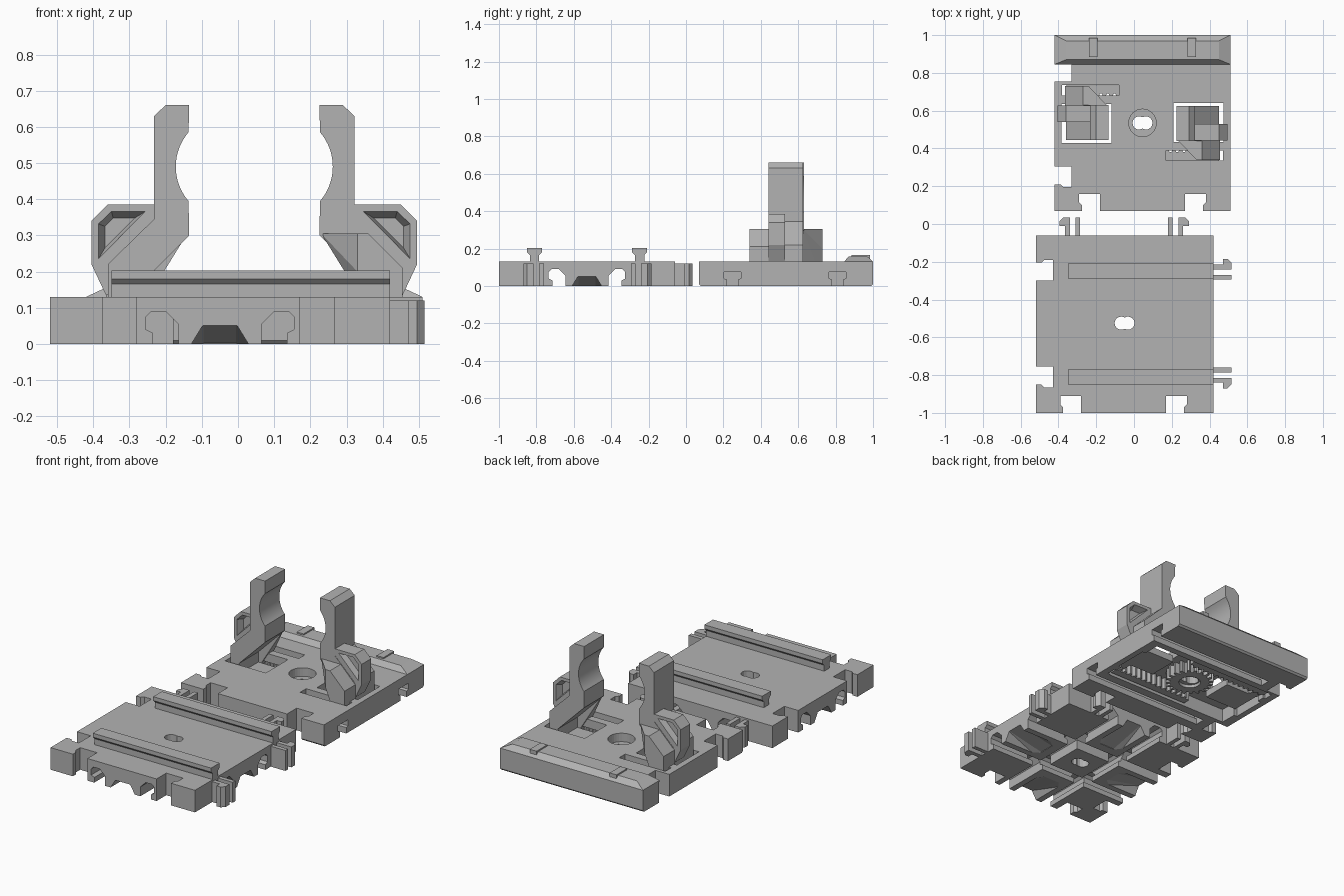
import bpy, bmesh, math
from mathutils import Vector, Matrix

if "Cube" in bpy.data.objects:
    bpy.data.objects.remove(bpy.data.objects["Cube"])

grey = bpy.data.materials.new("plain_grey")
grey.diffuse_color = (0.45, 0.45, 0.45, 1)
grey.use_nodes = True
grey.node_tree.nodes["Principled BSDF"].inputs["Base Color"].default_value = grey.diffuse_color


def finish(name, bm):
    bmesh.ops.recalc_face_normals(bm, faces=bm.faces)
    me = bpy.data.meshes.new(name)
    bm.to_mesh(me)
    bm.free()
    me.materials.append(grey)
    ob = bpy.data.objects.new(name, me)
    bpy.context.collection.objects.link(ob)
    return ob


def prism(name, pts, a, b, axis='z'):
    """Extrude a 2D outline from a to b along one axis."""
    place = {'z': lambda p, q, t: (p, q, t),
             'y': lambda p, q, t: (p, t, q),
             'x': lambda p, q, t: (t, p, q)}[axis]
    bm = bmesh.new()
    lo = [bm.verts.new(place(p, q, a)) for p, q in pts]
    hi = [bm.verts.new(place(p, q, b)) for p, q in pts]
    bm.faces.new(lo)
    bm.faces.new(hi)
    for i in range(len(pts)):
        j = (i + 1) % len(pts)
        bm.faces.new((lo[i], lo[j], hi[j], hi[i]))
    return finish(name, bm)


def box(name, x0, x1, y0, y1, z0, z1):
    return prism(name, [(x0, y0), (x1, y0), (x1, y1), (x0, y1)], z0, z1)


def hull(name, pts):
    bm = bmesh.new()
    for p in pts:
        bm.verts.new(p)
    bmesh.ops.convex_hull(bm, input=bm.verts)
    return finish(name, bm)


def circle(x, y, r, n=32):
    return [(x + r * math.cos(2 * math.pi * i / n), y + r * math.sin(2 * math.pi * i / n)) for i in range(n)]


def peanut(x, y, n=10):
    """Outline of two overlapping round holes."""
    r, d = 0.035, 0.018
    t = math.acos(-d / r)
    ang = [-t + 2 * t * i / n for i in range(n + 1)]
    right = [(x + d + r * math.cos(a), y + r * math.sin(a)) for a in ang]
    return right + [(2 * x - px, 2 * y - py) for px, py in right[1:-1]]


def cut(ob, cutters):
    for c in cutters:
        c.hide_render = True
        m = ob.modifiers.new("cut", 'BOOLEAN')
        m.operation, m.solver, m.object = 'DIFFERENCE', 'EXACT', c
    bpy.context.view_layer.update()
    dg = bpy.context.evaluated_depsgraph_get()
    me = bpy.data.meshes.new_from_object(ob.evaluated_get(dg))
    ob.modifiers.clear()
    ob.data = me
    for c in cutters:
        bpy.data.objects.remove(c)


def edge(pts, side, at, centre, sign):
    """Map (outward or inward u, sideways v) points onto an x or y edge."""
    if side == 'x':
        return [(at + u, centre + sign * v) for u, v in pts]
    return [(centre + sign * v, at + u) for u, v in pts]


NOTCH = [(-.02, -.045), (.09, -.045), (.09, .065), (.045, .065), (.03, .05), (-.02, .05)]
HOOK = [(-.01, .015), (.095, .015), (.095, .05), (.075, .07), (.05, .07), (.05, .04), (-.01, .04)]
PRONG = [(-.01, -.04), (.095, -.04), (.095, -.015), (-.01, -.015)]


def notches(spec):
    return [prism("notch", edge(NOTCH, *s), -.05, .3) for s in spec]


# ---- front base plate, with edge notches and crossing underside channels
CX, CY, H = -.05, -.53, .47
base = box("base_plate", -.52, .42, -1, -.06, 0, .13)
cuts = notches([('x', -.52, -.255, 1), ('x', -.52, -.80, -1),
                ('y', -1, -.325, -1), ('y', -1, .215, 1)])
arch = [(-.185, -.02), (-.185, .03), (-.205, .04), (-.205, .075), (-.19, .09),
        (-.15, .09), (-.115, .055), (-.115, -.02)]
for s in (1, -1):
    cuts.append(prism("channel_y", [(CX + s * p, q) for p, q in arch], -1.1, .1, 'y'))
    cuts.append(prism("channel_x", [(CY + s * p, q) for p, q in arch], -.7, .6, 'x'))
for k in range(4):
    # sloping relief in the middle of each edge
    w = hull("relief", [(x, y, z) for s in (-1, 1) for x, y, z in (
        (s * .085, -H - .02, -.01), (s * .045, -H - .02, .055), (s * .045, -H, .05),
        (s * .085, -.24, -.01), (s * .045, -.24, .002))])
    w.data.transform(Matrix.Translation((CX, CY, 0)) @ Matrix.Rotation(k * math.pi / 2, 4, 'Z'))
    cuts.append(w)
cuts.append(prism("centre_hole", peanut(-.05, -.525), -.1, .3))
cut(base, cuts)

# T-shaped rails
for i, y in enumerate((-.248, -.81)):
    half = [(.025, .12), (.025, .165), (.04, .18), (.04, .203)]
    prof = [(y + p, q) for p, q in half] + [(y - p, q) for p, q in reversed(half)]
    prism(f"rail_{i}", prof, -.35, .42, 'x')

# snap clips on the right and back edges
for i, s in enumerate([('x', .42, -.255, 1), ('x', .42, -.80, -1),
                       ('y', -.06, -.325, -1), ('y', -.06, .22, 1)]):
    prism(f"clip_hook_{i}", edge(HOOK, *s), 0, .12)
    prism(f"clip_prong_{i}", edge(PRONG, *s), 0, .12)

# ---- rear carrier plate
GX, GY = .045, .535
TURN = Matrix.Translation((2 * GX, 2 * GY, 0)) @ Matrix.Rotation(math.pi, 4, 'Z')
carrier = prism("carrier_plate", [(.07, .01), (.08, 0), (.99, 0), (1, .01), (1, .13), (.07, .13)],
                -.42, .51, 'x')
cuts = notches([('x', -.42, .26, -1), ('x', -.42, .80, 1),
                ('y', .07, -.225, -1), ('y', .07, .315, 1)])
for y in (.248, .81):
    half = [(.03, -.02), (.03, .035), (.045, .04), (.045, .075)]
    prof = [(y + p, q) for p, q in half] + [(y - p, q) for p, q in reversed(half)]
    cuts.append(prism("rail_slot", prof, -.27, .6, 'x'))
cuts.append(box("gear_pocket", -.365, .455, .33, .74, -.02, .08))
cuts.append(prism("round_hole", circle(GX, GY, .073), -.1, .3))
for turned in (False, True):
    for c in (box("arm_opening", -.385, -.12, .43, .635, -.1, .3),
              box("rack_slot", -.38, -.08, .68, .735, -.1, .3)):
        if turned:
            c.data.transform(TURN)
        cuts.append(c)
cut(carrier, cuts)

# raised back stop with two small lugs
hull("back_stop", [(x, y, .12) for x in (-.42, .51) for y in (.845, 1)] +
     [(x, y, .13) for x in (-.42, .51) for y in (.845, 1)] +
     [(x, y, .158) for x in (-.36, .45) for y in (.87, .97)])
for i, x in enumerate((-.215, .305)):
    box(f"stop_lug_{i}", x - .022, x + .022, .885, .985, .13, .166)

# pinion gear under the carrier
teeth = 20
prof = []
for i in range(teeth):
    for f, r in ((0, .108), (.3, .108), (.45, .132), (.75, .132)):
        a = 2 * math.pi * (i + f) / teeth
        prof.append((GX + r * math.cos(a), GY + r * math.sin(a)))
gear = prism("pinion_gear", prof, .012, .078)
cut(gear, [prism("gear_hole", peanut(GX, GY), -.1, .3),
           prism("gear_recess", circle(GX, GY, .06), -.1, .03)])

# ---- clamp arms, the second turned half way round the gear
R, AX = .146, -.026
bite = [(AX - R * math.cos(a), .49 + R * math.sin(a)) for a in [.71 - 1.42 * i / 16 for i in range(17)]]
arm_prof = [(-.20, .66), (-.135, .66)] + bite + [(-.135, .30), (-.305, .13), (-.305, .03),
                                                 (-.36, .03), (-.36, .22), (-.232, .345), (-.232, .63)]
loop_prof = [(-.225, .385), (-.36, .385), (-.405, .34), (-.405, .22), (-.365, .135),
             (-.34, .135), (-.34, .22), (-.225, .34)]


def recess(y_out, y_in):
    outer = [(-.255, .367), (-.35, .367), (-.386, .332), (-.386, .235)]
    inner = [(-.285, .348), (-.345, .348), (-.368, .325), (-.368, .265)]
    return hull("loop_recess", [(x, y_out, z) for x, z in outer] + [(x, y_in, z) for x, z in inner])


for turned in (False, True):
    tag = "right" if turned else "left"
    arm = prism(f"{tag}_arm", arm_prof, .445, .63, 'y')
    loop = prism(f"{tag}_finger_loop", loop_prof, .54, .628, 'y')
    cut(loop, [recess(.539, .575), recess(.629, .593)])
    gusset = hull(f"{tag}_gusset",
                  [(x, .73, z) for x, z in ((-.24, .305), (-.27, .305), (-.365, .21), (-.365, .03),
                                            (-.31, .03), (-.31, .13), (-.24, .20))] +
                  [(x, .625, z) for x, z in ((-.14, .305), (-.27, .305), (-.365, .21), (-.365, .03),
                                             (-.31, .03), (-.31, .13))])
    foot = box(f"{tag}_arm_foot", -.36, -.15, .445, .625, .03, .07)
    # toothed rack that meets the gear
    pitch = .036
    prof = [(-.36, .733), (-.36, .69)]
    for i in range(14):
        x = -.35 + i * pitch
        prof += [(x, .69), (x + .008, .672), (x + .018, .672), (x + .026, .69)]
    prof += [(.17, .69), (.17, .733)]
    rack = prism(f"{tag}_rack", prof, .012, .078)
    if turned:
        for ob in (arm, loop, gusset, foot, rack):
            ob.data.transform(TURN)
    bpy.ops.object.select_all(action='DESELECT')
    arm.select_set(True)
    bpy.context.view_layer.objects.active = arm
    bpy.ops.object.shade_smooth_by_angle(angle=math.radians(20))
